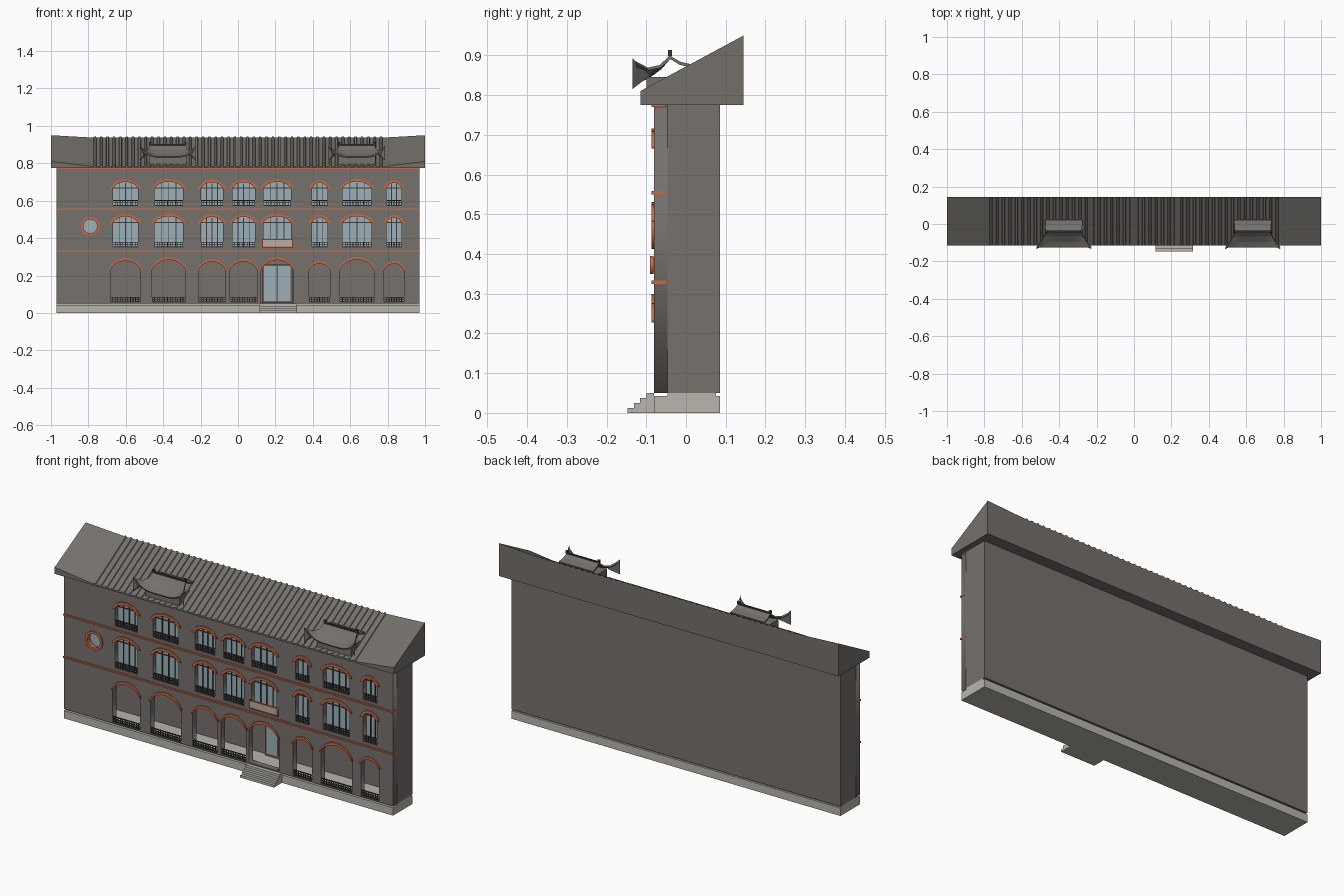
import bpy, bmesh, math
from mathutils import Matrix

cube = bpy.data.objects.get("Cube")
if cube:
    bpy.data.objects.remove(cube, do_unlink=True)


def material(name, r, g, b):
    m = bpy.data.materials.new(name)
    m.use_nodes = True
    m.diffuse_color = (r, g, b, 1)
    shader = next(n for n in m.node_tree.nodes if n.type == 'BSDF_PRINCIPLED')
    shader.inputs["Base Color"].default_value = (r, g, b, 1)
    shader.inputs["Roughness"].default_value = 0.8
    return m


WALL = material("wall brown grey", .18, .165, .152)
ROOF = material("roof grey", .175, .163, .148)
STONE = material("pale stone", .48, .465, .42)
TRIM = material("orange trim", .6, .14, .055)
GLASS = material("pale blue glass", .33, .44, .48)
DARK = material("dark metal", .05, .047, .045)
SIGN = material("sign beige", .5, .42, .37)
FRAME = material("door brown", .2, .1, .07)


def finish(name, mesh, mat):
    mesh.materials.clear()
    mesh.materials.append(mat)
    ob = bpy.data.objects.new(name, mesh)
    bpy.context.collection.objects.link(ob)
    return ob


def boxes(name, specs, mat):
    """Join boxes given as x, y and z ranges."""
    bm = bmesh.new()
    for x0, x1, y0, y1, z0, z1 in specs:
        size = Matrix.Diagonal((x1 - x0, y1 - y0, z1 - z0, 1))
        place = Matrix.Translation(((x0 + x1) / 2, (y0 + y1) / 2, (z0 + z1) / 2))
        bmesh.ops.create_cube(bm, size=1, matrix=place @ size)
    mesh = bpy.data.meshes.new(name)
    bm.to_mesh(mesh)
    bm.free()
    return finish(name, mesh, mat)


def plate(name, loops, y0, y1, mat):
    """Extrude outlines in the x-z plane; inner loops become holes."""
    cu = bpy.data.curves.new(name, 'CURVE')
    cu.dimensions = '2D'
    cu.fill_mode = 'BOTH'
    cu.extrude = (y1 - y0) / 2
    for loop in loops:
        sp = cu.splines.new('POLY')
        sp.points.add(len(loop) - 1)
        for p, (x, z) in zip(sp.points, loop):
            p.co = (x, z, 0, 1)
        sp.use_cyclic_u = True
    tmp = bpy.data.objects.new(name + "_tmp", cu)
    bpy.context.collection.objects.link(tmp)
    mesh = bpy.data.meshes.new_from_object(tmp.evaluated_get(bpy.context.evaluated_depsgraph_get()))
    bpy.data.objects.remove(tmp, do_unlink=True)
    mesh.transform(Matrix.Translation((0, (y0 + y1) / 2, 0)) @ Matrix.Rotation(math.pi / 2, 4, 'X'))
    return finish(name, mesh, mat)


def loft(name, sections, mat, closed):
    """Skin rows of points; closed rows are capped at both ends."""
    bm = bmesh.new()
    rows = [[bm.verts.new(p) for p in s] for s in sections]
    n = len(rows[0])
    for a, b in zip(rows, rows[1:]):
        for i in range(n if closed else n - 1):
            j = (i + 1) % n
            bm.faces.new((a[i], a[j], b[j], b[i]))
    if closed:
        bm.faces.new(rows[0])
        bm.faces.new(rows[-1])
    bmesh.ops.recalc_face_normals(bm, faces=bm.faces)
    mesh = bpy.data.meshes.new(name)
    bm.to_mesh(mesh)
    bm.free()
    return finish(name, mesh, mat)


def rect(x0, x1, z0, z1):
    return [(x0, z0), (x1, z0), (x1, z1), (x0, z1)]


def circle(cx, cz, r, n=32):
    return [(cx + r * math.cos(i * math.tau / n), cz + r * math.sin(i * math.tau / n)) for i in range(n)]


def arc(cx, w, spring, rise, n=14):
    """Arch curve from right to left."""
    T = math.radians(70)
    ts = [T - 2 * T * i / n for i in range(n + 1)]
    return [(cx + w / 2 * math.sin(t) / math.sin(T),
             spring + rise * (math.cos(t) - math.cos(T)) / (1 - math.cos(T))) for t in ts]


def opening(cx, w, bottom, spring, rise):
    return [(cx - w / 2, bottom), (cx + w / 2, bottom)] + arc(cx, w, spring, rise)


# Bays: centre and window width; floors: name, sill, spring
BAYS = [(-.602, .134), (-.37, .152), (-.139, .118), (.03, .12),
        (.209, .147), (.436, .083), (.636, .155), (.834, .08)]
FLOORS = [("ground", .056, .232), ("middle", .35, .485), ("upper", .573, .67)]
DOOR_BAY = 4
holes, rails, bars = [], [], []

for floor, sill, spring in FLOORS:
    for i, (cx, w) in enumerate(BAYS):
        ground = floor == "ground"
        width = w + .028 if ground else w
        rise = .3 * width if ground else .02 + .09 * w
        hole = opening(cx, width, sill, spring, rise)
        holes.append(hole)
        side = .008 if ground else .016
        outer = arc(cx, width + 2 * side, spring - .004, rise + .016)
        plate(f"{floor}_arch_trim_{i + 1}", [outer + arc(cx, width, spring - .004, rise + .002)[::-1]],
              -.087, -.078, TRIM)
        x0, x1 = cx - width / 2, cx + width / 2
        if not ground:
            plate(f"{floor}_window_glass_{i + 1}", [hole], -.053, -.047, GLASS)
            # Window bars
            count = 3 if w > .1 else 2
            for k in range(1, count + 1):
                x = x0 + width * k / (count + 1)
                bars.append((x - .002, x + .002, -.058, -.052, sill, spring + rise * .75))
            bars.append((x0, x1, -.058, -.052, spring - .004, spring))
        if i == DOOR_BAY and floor != "upper":
            continue
        # Balustrade
        top = sill + .03
        rails += [(x0, x1, -.076, -.07, top - .004, top), (x0, x1, -.076, -.07, sill, sill + .004),
                  (x0, x1, -.075, -.071, sill + .015, sill + .018)]
        n = round(width / .014)
        for k in range(n + 1):
            x = x0 + width * k / n
            rails.append((x - .0017, x + .0017, -.075, -.071, sill, top))

boxes("window_bars", bars, DARK)
boxes("balustrades", rails, DARK)

# Walls with the open arcade
ROUND = (-.79, .463)
plate("front_wall", [rect(-.97, .97, .05, .776)] + holes + [circle(*ROUND, .04)], -.08, -.047, WALL)
boxes("building_body", [(-.97, .97, -.047, .085, .31, .776), (-.97, .97, .06, .085, .05, .31),
                        (-.97, -.95, -.047, .06, .05, .31), (.95, .97, -.047, .06, .05, .31)], WALL)
plate("round_window_glass", [circle(*ROUND, .04)], -.06, -.05, GLASS)
plate("round_window_ring", [circle(*ROUND, .05), circle(*ROUND, .037)], -.087, -.07, TRIM)
boxes("floor_ledges", [(-.971, .971, -.087, -.05, z, z + .008) for z in (.325, .55, .77)], TRIM)

# Stone base and entrance steps
boxes("stone_base", [(-.97, .97, -.08, .085, 0, .042), (-.97, .97, -.047, .075, .042, .05)], STONE)
boxes("entrance_steps", [(.115, .315, -.147 + .0157 * k, -.08, 0, .0125 * (k + 1)) for k in range(4)], STONE)

# Door and sign
plate("door_frame", [rect(.128, .292, .05, .26)], .045, .06, FRAME)
boxes("door_glass", [(.14, .206, .04, .045, .065, .25), (.214, .28, .04, .045, .065, .25)], GLASS)
boxes("sign_board", [(.132, .291, -.088, -.08, .354, .391)], SIGN)
plate("sign_frame", [rect(.128, .295, .35, .395), rect(.133, .29, .355, .39)], -.091, -.082, TRIM)

# Main roof with raised ends
EAVE, RIDGE, Y0, Y1 = .782, .937, -.115, .145


def roof_section(x, eave, ridge):
    return [(x, Y0, .775), (x, Y0, eave), (x, Y1, ridge), (x, Y1, .775)]


loft("main_roof", [roof_section(-1, .81, .95), roof_section(-.77, EAVE, RIDGE),
                   roof_section(.77, EAVE, RIDGE), roof_section(1, .81, .95)], ROOF, True)
bm = bmesh.new()
for k in range(46):
    x = -.765 + .034 * k
    pts = [(x - .008, 0), (x - .005, .006), (x + .005, .006), (x + .008, 0)]
    a = [bm.verts.new((px, Y0, EAVE + h - .001)) for px, h in pts]
    b = [bm.verts.new((px, Y1, RIDGE + h - .001)) for px, h in pts]
    for i in range(3):
        bm.faces.new((a[i], b[i], b[i + 1], a[i + 1]))
    bm.faces.new(a)
    bm.faces.new(b[::-1])
bmesh.ops.recalc_face_normals(bm, faces=bm.faces)
mesh = bpy.data.meshes.new("roof_tile_ribs")
bm.to_mesh(mesh)
bm.free()
finish("roof_tile_ribs", mesh, ROOF)

# Two small roofs with upswept corners
PROFILE = [(.02, .872, .1, 0), (-.015, .88, .098, 0), (-.04, .895, .096, 0), (-.065, .868, .105, .004),
           (-.095, .846, .122, .02), (-.125, .832, .146, .05)]
for side, cx in (("right", -.375), ("left", .635)):
    us = [k / 6 for k in range(-6, 7)]
    small = loft(f"{side}_dormer_roof",
                 [[(cx + u * hw, y, z + lift * u ** 4) for u in us] for y, z, hw, lift in PROFILE], ROOF, False)
    mod = small.modifiers.new("thickness", 'SOLIDIFY')
    mod.thickness = .008
    mod.offset = 0
    boxes(f"{side}_dormer_body", [(cx - .1, cx + .1, -.1, .02, .785, .845)], WALL)
    boxes(f"{side}_dormer_ridge", [(cx - .096, cx + .096, -.044, -.036, .89, .903)] +
          [(cx + s * .094 - .006, cx + s * .094 + .006, -.045, -.035, .898, .913) for s in (-1, 1)], DARK)
    # Flared corner horns
    bm = bmesh.new()
    for s in (-1, 1):
        neck, hi, lo, inner = [bm.verts.new((cx + s * x, y, z)) for x, y, z in
                               ((.108, -.09, .85), (.15, -.135, .893), (.15, -.135, .815), (.128, -.125, .845))]
        for f in ((neck, hi, lo), (neck, inner, hi), (neck, lo, inner), (hi, inner, lo)):
            bm.faces.new(f)
    bmesh.ops.recalc_face_normals(bm, faces=bm.faces)
    mesh = bpy.data.meshes.new("horns")
    bm.to_mesh(mesh)
    bm.free()
    finish(f"{side}_dormer_horns", mesh, ROOF)
